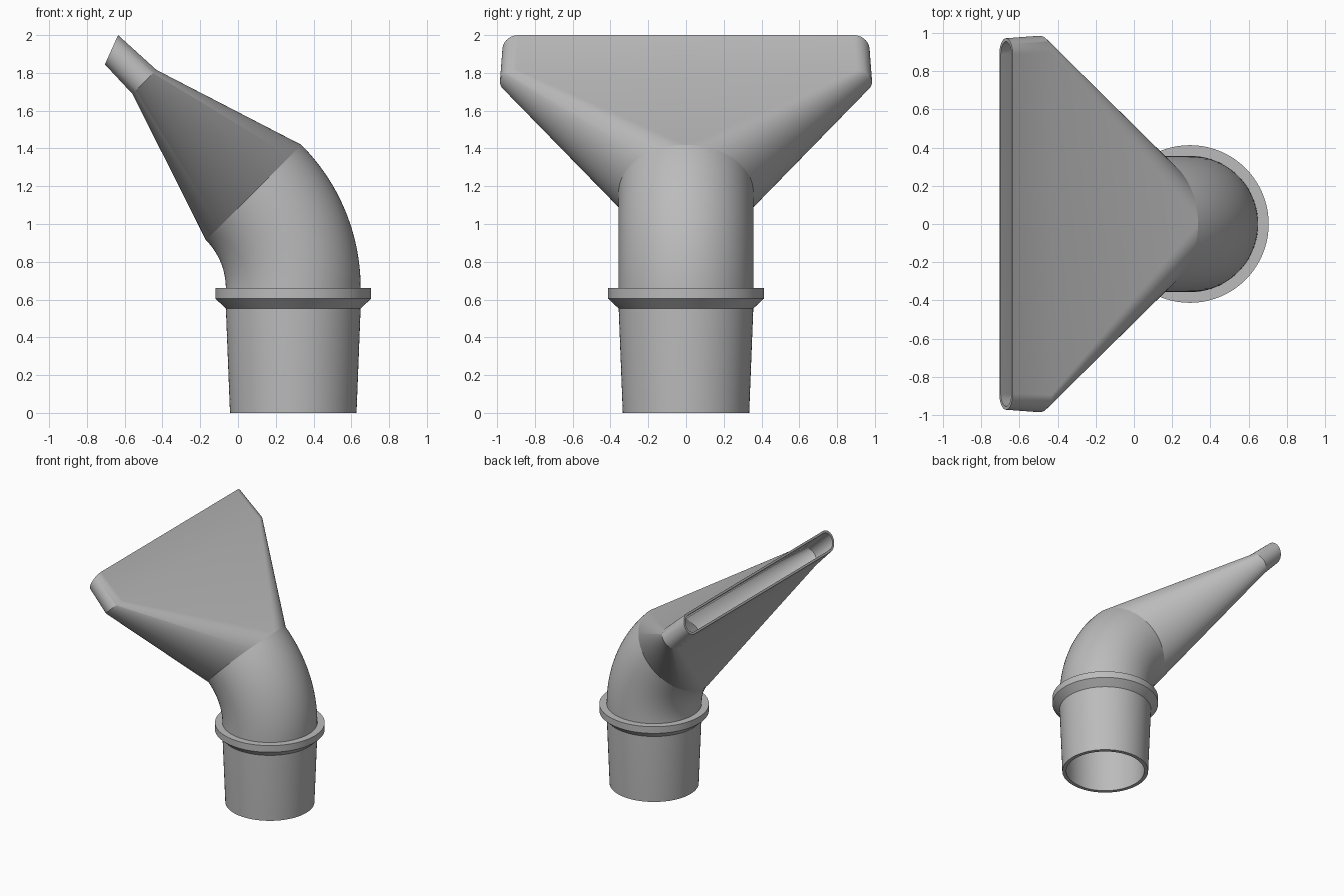
import bpy, bmesh
from math import sin, cos, pi, radians

cube = bpy.data.objects.get("Cube")
if cube:
    bpy.data.objects.remove(cube, do_unlink=True)

STEPS = 40            # segments per half section
AXIS = 0.2925         # x of the vertical pipe axis
PIPE_R = 0.357
BEND_R, BEND_Z, BEND = 0.717, 0.66, radians(45)
WALL = 0.03

grey = bpy.data.materials.new("plastic_grey")
grey.use_nodes = True
colour = (0.5, 0.5, 0.5, 1)
grey.diffuse_color = colour
grey.node_tree.nodes["Principled BSDF"].inputs["Base Color"].default_value = colour


def ring(x, z, tilt, r, straight=0.0):
    """Circle, or a slot with rounded ends when straight > 0, tilted about y."""
    pts = []
    for side in (1, -1):
        for i in range(STEPS + 1):
            t = -pi / 2 + pi * i / STEPS
            u = side * r * sin(t)
            y = side * (straight + r * cos(t))
            pts.append((x + u * cos(tilt), y, z + u * sin(tilt)))
    return pts


def loft(name, rings):
    """Skin a closed chain of rings: outside first, then back along the inside."""
    bm = bmesh.new()
    loops = [[bm.verts.new(p) for p in r] for r in rings]
    n = len(loops[0])
    for a, b in zip(loops, loops[1:] + loops[:1]):
        for i in range(n):
            j = (i + 1) % n
            bm.faces.new((a[i], a[j], b[j], b[i]))
    bmesh.ops.remove_doubles(bm, verts=bm.verts, dist=1e-5)
    bmesh.ops.recalc_face_normals(bm, faces=bm.faces)
    mesh = bpy.data.meshes.new(name)
    bm.to_mesh(mesh)
    bm.free()
    mesh.materials.append(grey)
    obj = bpy.data.objects.new(name, mesh)
    bpy.context.collection.objects.link(obj)
    bpy.ops.object.select_all(action='DESELECT')
    obj.select_set(True)
    bpy.context.view_layer.objects.active = obj
    bpy.ops.object.shade_smooth_by_angle(angle=radians(25))
    return obj


def upright(profile):
    return [ring(AXIS, z, 0, r) for z, r in profile]


# Tapered hose connector
loft("hose_connector", upright([
    (0, 0.335), (0.56, PIPE_R), (BEND_Z, PIPE_R),
    (BEND_Z, PIPE_R - WALL), (0, 0.335 - WALL)]))

# Stop collar with a chamfered underside
loft("stop_collar", upright([
    (0.553, PIPE_R), (0.605, 0.4125), (0.66, 0.4125), (0.66, PIPE_R - 0.01)]))


# Curved elbow
def bend(r):
    rings = []
    for i in range(25):
        a = BEND * i / 24
        rings.append(ring(AXIS - BEND_R * (1 - cos(a)), BEND_Z + BEND_R * sin(a), a, r))
    return rings


loft("elbow", bend(PIPE_R) + bend(PIPE_R - WALL)[::-1])


# Flared nozzle: round pipe to wide slot, then a lip cut at a slant
def flare(wall):
    start = ring(AXIS - BEND_R * (1 - cos(BEND)), BEND_Z + BEND_R * sin(BEND),
                 BEND, PIPE_R - wall)
    neck = ring(-0.495, 1.752, BEND, 0.09 - wall * 0.6, 0.895)
    lip = ring(-0.67, 1.9225, radians(65.7), 0.085 - wall * 0.6, 0.887)
    return [start, neck, lip]


loft("flared_nozzle", flare(0) + flare(WALL)[::-1])
